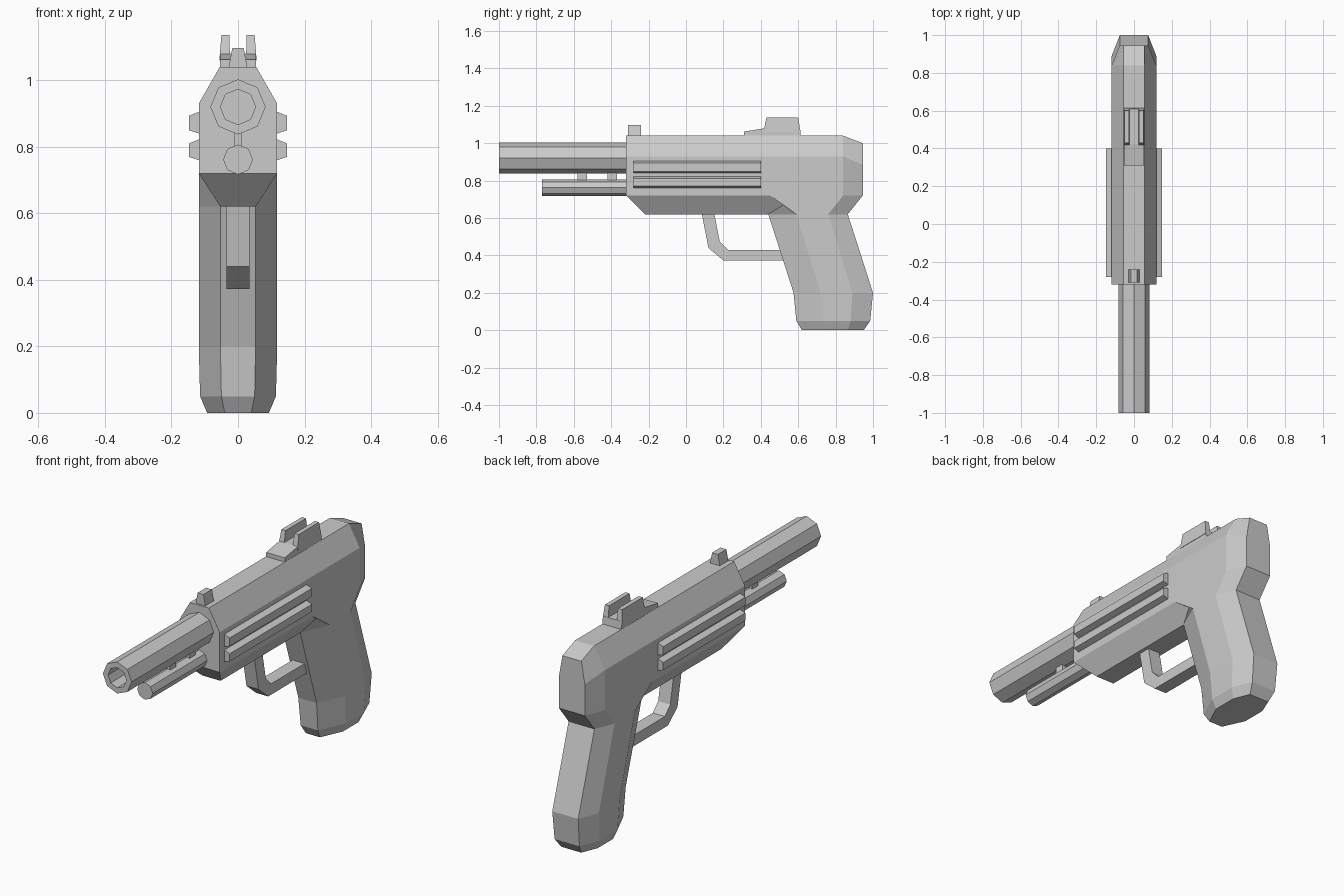
import bpy, bmesh, math

if "Cube" in bpy.data.objects:
    bpy.data.objects.remove(bpy.data.objects["Cube"])


def loft(name, rings):
    """Skin a list of equal-sized point rings and cap both ends."""
    bm = bmesh.new()
    rows = [[bm.verts.new(p) for p in ring] for ring in rings]
    n = len(rows[0])
    for a, b in zip(rows, rows[1:]):
        for i in range(n):
            j = (i + 1) % n
            bm.faces.new((a[i], a[j], b[j], b[i]))
    bm.faces.new(rows[0])
    bm.faces.new(rows[-1])
    bmesh.ops.remove_doubles(bm, verts=bm.verts, dist=0.0005)
    bmesh.ops.recalc_face_normals(bm, faces=bm.faces)
    mesh = bpy.data.meshes.new(name)
    bm.to_mesh(mesh)
    bm.free()
    ob = bpy.data.objects.new(name, mesh)
    bpy.context.collection.objects.link(ob)
    return ob


def along_y(name, xz, y0, y1):
    return loft(name, [[(x, y, z) for x, z in xz] for y in (y0, y1)])


def along_x(name, yz, x0, x1):
    return loft(name, [[(x, y, z) for y, z in yz] for x in (x0, x1)])


def octagon(r, y, z):
    return [(r * math.sin(k * math.pi / 4), y, z + r * math.cos(k * math.pi / 4))
            for k in range(8)]


def mirrored(half):
    """Close a half ring (x > 0) with its mirror image."""
    return half + [(-x, y, z) for x, y, z in reversed(half)]


# Receiver: octagonal section, raked lower front, bevelled rear
W, T = 0.118, 0.055


def section(y, bottom_x, bottom_z):
    return mirrored([(T, y, 1.04), (W, y, 0.93), (W, y, 0.72), (bottom_x, y, bottom_z)])


loft("receiver", [
    section(-0.32, W, 0.72),
    section(-0.22, 0.053, 0.62),
    section(0.44, 0.053, 0.62),
    section(0.60, W, 0.72),
    section(0.84, W, 0.72),
    mirrored([(T, 0.945, 1.0), (0.075, 0.945, 0.885),
              (0.075, 0.945, 0.72), (0.075, 0.945, 0.72)]),
])

# Grip: (z, front y, side front y, side back y, back y, front x, side x, back x)
grip = [
    (0.72, 0.45, 0.45, 0.84, 0.945, 0.053, W, 0.075),
    (0.62, 0.44, 0.59, 0.76, 0.865, 0.053, W, 0.075),
    (0.20, 0.575, 0.72, 0.89, 1.0, 0.053, W, 0.075),
    (0.05, 0.59, 0.73, 0.88, 0.985, 0.05, 0.114, 0.072),
    (0.0, 0.62, 0.735, 0.865, 0.95, 0.04, 0.093, 0.058),
]
loft("grip", [mirrored([(xf, yf, z), (xs, sf, z), (xs, sb, z), (xb, yb, z)])
              for z, yf, sf, sb, yb, xf, xs, xb in grip])

# Hollow barrel and the solid rod beneath it
loft("barrel", [octagon(0.083, -0.30, 0.92), octagon(0.083, -1.0, 0.92),
                octagon(0.053, -1.0, 0.92), octagon(0.053, -0.70, 0.92)])
loft("lower_rod", [octagon(0.045, -0.77, 0.762), octagon(0.045, -0.30, 0.762)])
for i, y in enumerate((-0.58, -0.42)):
    along_y(f"rod_link_{i}", [(-0.012, 0.79), (0.012, 0.79), (0.012, 0.85), (-0.012, 0.85)],
            y, y + 0.05)

# Side rails, two on each side
for s, side in ((1, "right"), (-1, "left")):
    for z0, z1, place in ((0.84, 0.905, "upper"), (0.76, 0.822, "lower")):
        along_y(f"{place}_rail_{side}",
                [(s * 0.11, z0), (s * W, z0), (s * 0.148, z0 + 0.01),
                 (s * 0.148, z1 - 0.012), (s * W, z1), (s * 0.11, z1)], -0.28, 0.40)

# Front sight
along_y("front_sight", [(-0.03, 1.03), (0.03, 1.03), (0.017, 1.097), (-0.017, 1.097)],
        -0.31, -0.24)

# Rear sight: ramped base with two tapered ears
along_x("rear_sight_base", [(0.31, 1.03), (0.31, 1.062), (0.42, 1.08),
                            (0.61, 1.08), (0.615, 1.03)], -0.054, 0.054)
for s, side in ((1, "right"), (-1, "left")):
    loft(f"rear_sight_ear_{side}", [
        [(s * 0.024, 0.415, 1.06), (s * 0.056, 0.415, 1.06),
         (s * 0.056, 0.612, 1.06), (s * 0.024, 0.612, 1.06)],
        [(s * 0.026, 0.43, 1.137), (s * 0.05, 0.43, 1.137),
         (s * 0.05, 0.60, 1.137), (s * 0.026, 0.60, 1.137)]])

# Trigger guard
along_x("trigger_guard", [(0.083, 0.63), (0.12, 0.44), (0.20, 0.373), (0.55, 0.373),
                          (0.55, 0.43), (0.225, 0.43), (0.18, 0.475), (0.15, 0.63)],
        -0.035, 0.035)
